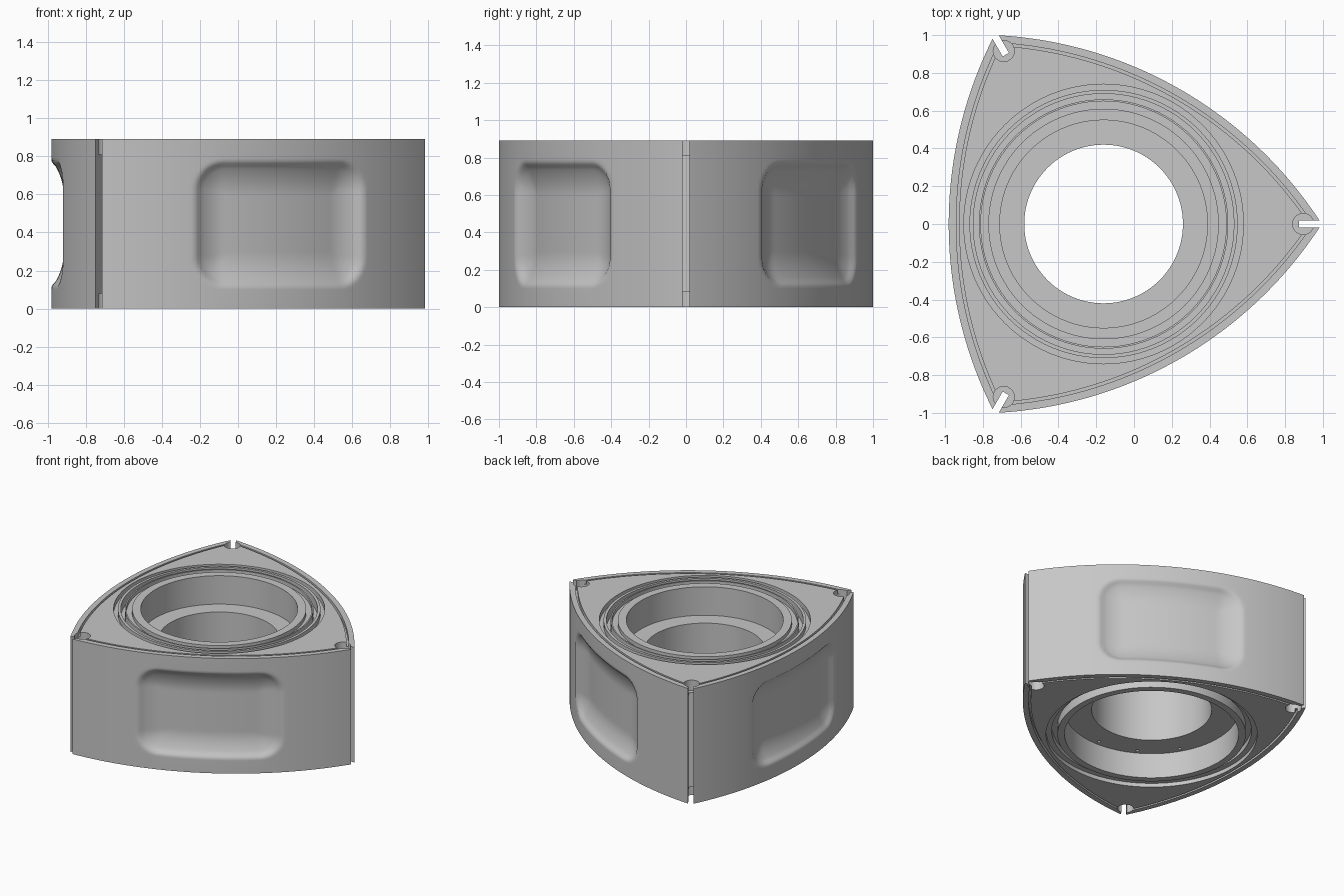
import bpy, bmesh
from math import sin, cos, pi, asin, radians, hypot
from mathutils import Matrix, Vector

cube = bpy.data.objects.get("Cube")
if cube:
    bpy.data.objects.remove(cube)

H = 0.89                      # rotor height
TIP, MID = 1.155, 0.82        # apex radius and flank radius
HALF = TIP * sin(pi / 3)      # half chord of a flank
SAG = MID - TIP / 2
R = (HALF ** 2 + SAG ** 2) / (2 * SAG)
SPAN = asin(HALF / R)
CENTRE = Vector((-0.161, 0, 0))
FLANKS = [radians(a) for a in (60, 180, 300)]
APEXES = [radians(a) for a in (0, 120, 240)]

GREY = (0.57, 0.57, 0.57, 1)
steel = bpy.data.materials.new("steel_grey")
steel.use_nodes = True
steel.diffuse_color = GREY
steel.node_tree.nodes["Principled BSDF"].inputs["Base Color"].default_value = GREY


def make_object(name, bm):
    bmesh.ops.recalc_face_normals(bm, faces=bm.faces)
    bmesh.ops.translate(bm, verts=bm.verts, vec=CENTRE)
    mesh = bpy.data.meshes.new(name)
    bm.to_mesh(mesh)
    bm.free()
    mesh.materials.append(steel)
    ob = bpy.data.objects.new(name, mesh)
    bpy.context.collection.objects.link(ob)
    return ob


def flank_point(flank, angle, inset):
    """Point on a flank arc, moved inward by inset."""
    x = (R - inset) * cos(angle) - (R - MID)
    y = (R - inset) * sin(angle)
    return (x * cos(flank) - y * sin(flank), x * sin(flank) + y * cos(flank))


def recess_depth(u, z):
    """Depth of the rounded recess in a flank: soft lip, wide floor fillet."""
    r = 0.17
    qx, qz = abs(u) - (0.525 - r), abs(z - H / 2) - (0.34 - r)
    d = r - hypot(max(qx, 0), max(qz, 0)) - min(max(qx, qz), 0)
    t = min(max(d / 0.19, 0), 1)
    lip = min(t / 0.22, 1)
    return 0.065 * (1 - (1 - t) ** 2) * lip * lip * (3 - 2 * lip)


def prism(bm, pts, z0, z1):
    low = [bm.verts.new((x, y, z0)) for x, y in pts]
    high = [bm.verts.new((x, y, z1)) for x, y in pts]
    bm.faces.new(low)
    bm.faces.new(high)
    for i in range(len(pts)):
        j = (i + 1) % len(pts)
        bm.faces.new((low[i], low[j], high[j], high[i]))


def disc(bm, radius, angle, size, z0, z1, sides):
    cx, cy = radius * cos(angle), radius * sin(angle)
    prism(bm, [(cx + size * cos(2 * pi * i / sides), cy + size * sin(2 * pi * i / sides))
               for i in range(sides)], z0, z1)


def lathe(bm, profile):
    verts = [bm.verts.new((r, 0, z)) for r, z in profile]
    edges = [bm.edges.new((verts[i - 1], verts[i])) for i in range(len(verts))]
    bmesh.ops.spin(bm, geom=verts + edges, cent=(0, 0, 0), axis=(0, 0, 1),
                   angle=2 * pi, steps=96)
    bmesh.ops.remove_doubles(bm, verts=bm.verts, dist=1e-5)
    # drop leftover edges on the axis
    loose = [e for e in bm.edges if not e.link_faces]
    bmesh.ops.delete(bm, geom=loose, context='EDGES')


# Rotor body: stacked outlines with the flank recesses pressed in
bm = bmesh.new()
STEPS, ROWS = 96, 50
levels = [0] + [0.1 + (H - 0.2) * i / ROWS for i in range(ROWS + 1)] + [H]
rings = []
for z in levels:
    ring = []
    for flank in FLANKS:
        for i in range(STEPS):
            a = SPAN * (2 * i / STEPS - 1)
            x, y = flank_point(flank, a, recess_depth(R * a, z))
            ring.append(bm.verts.new((x, y, z)))
    rings.append(ring)
for low, high in zip(rings, rings[1:]):
    for i in range(len(low)):
        bm.faces.new((low[i - 1], low[i], high[i], high[i - 1]))
bm.faces.new(rings[0])
bm.faces.new(rings[-1])
body = make_object("rotor_body", bm)

cutters = []

# Stepped centre bore
bm = bmesh.new()
lathe(bm, [(0, -0.1), (0.61, -0.1), (0.61, 0.195), (0.42, 0.195),
           (0.42, 0.67), (0.55, 0.67), (0.55, 1), (0, 1)])
cutters.append(make_object("bore_cutter", bm))

# Three seal ring grooves on the top face
bm = bmesh.new()
for inner, outer, depth in ((0.61, 0.65, 0.03), (0.66, 0.69, 0.07), (0.71, 0.74, 0.04)):
    lathe(bm, [(inner, 1), (inner, H - depth), (outer, H - depth), (outer, 1)])
cutters.append(make_object("top_ring_cutter", bm))

# Stepped ring groove on the bottom face
bm = bmesh.new()
lathe(bm, [(0.66, -0.1), (0.66, 0.07), (0.70, 0.07), (0.70, 0.03), (0.74, 0.03), (0.74, -0.1)])
cutters.append(make_object("bottom_ring_cutter", bm))

# Side seal grooves along each flank
bm = bmesh.new()
for flank in FLANKS:
    angles = [radians(25.7) * (i / 20 - 1) for i in range(41)]
    pts = [flank_point(flank, a, 0.04) for a in angles]
    pts += [flank_point(flank, a, 0.055) for a in reversed(angles)]
    prism(bm, pts, H - 0.03, H + 0.1)
    prism(bm, pts, -0.1, 0.03)
cutters.append(make_object("seal_groove_cutter", bm))

# Round corner pockets
bm = bmesh.new()
for apex in APEXES:
    disc(bm, 1.057, apex, 0.056, H - 0.08, H + 0.12, 28)
    disc(bm, 1.057, apex, 0.056, -0.12, 0.08, 28)
cutters.append(make_object("corner_pocket_cutter", bm))

# Apex slots through the full height
bm = bmesh.new()
for apex in APEXES:
    spin = Matrix.Rotation(apex, 2)
    pts = [spin @ Vector(p) for p in ((1.035, -0.019), (1.3, -0.019), (1.3, 0.019), (1.035, 0.019))]
    prism(bm, pts, -0.2, H + 0.2)
cutters.append(make_object("apex_slot_cutter", bm))

# Small holes in the lower ledge
bm = bmesh.new()
for k in range(12):
    if k % 4 != 2:
        disc(bm, 0.575, k * pi / 6, 0.012, 0.1, 0.24, 10)
cutters.append(make_object("ledge_hole_cutter", bm))

bpy.context.view_layer.objects.active = body
for cutter in cutters:
    cutter.hide_render = True
    mod = body.modifiers.new(cutter.name, 'BOOLEAN')
    mod.operation = 'DIFFERENCE'
    mod.solver = 'EXACT'
    mod.object = cutter
    bpy.ops.object.modifier_apply(modifier=mod.name)
for cutter in cutters:
    bpy.data.objects.remove(cutter)

bpy.ops.object.select_all(action='DESELECT')
body.select_set(True)
bpy.ops.object.shade_smooth_by_angle(angle=radians(48))
